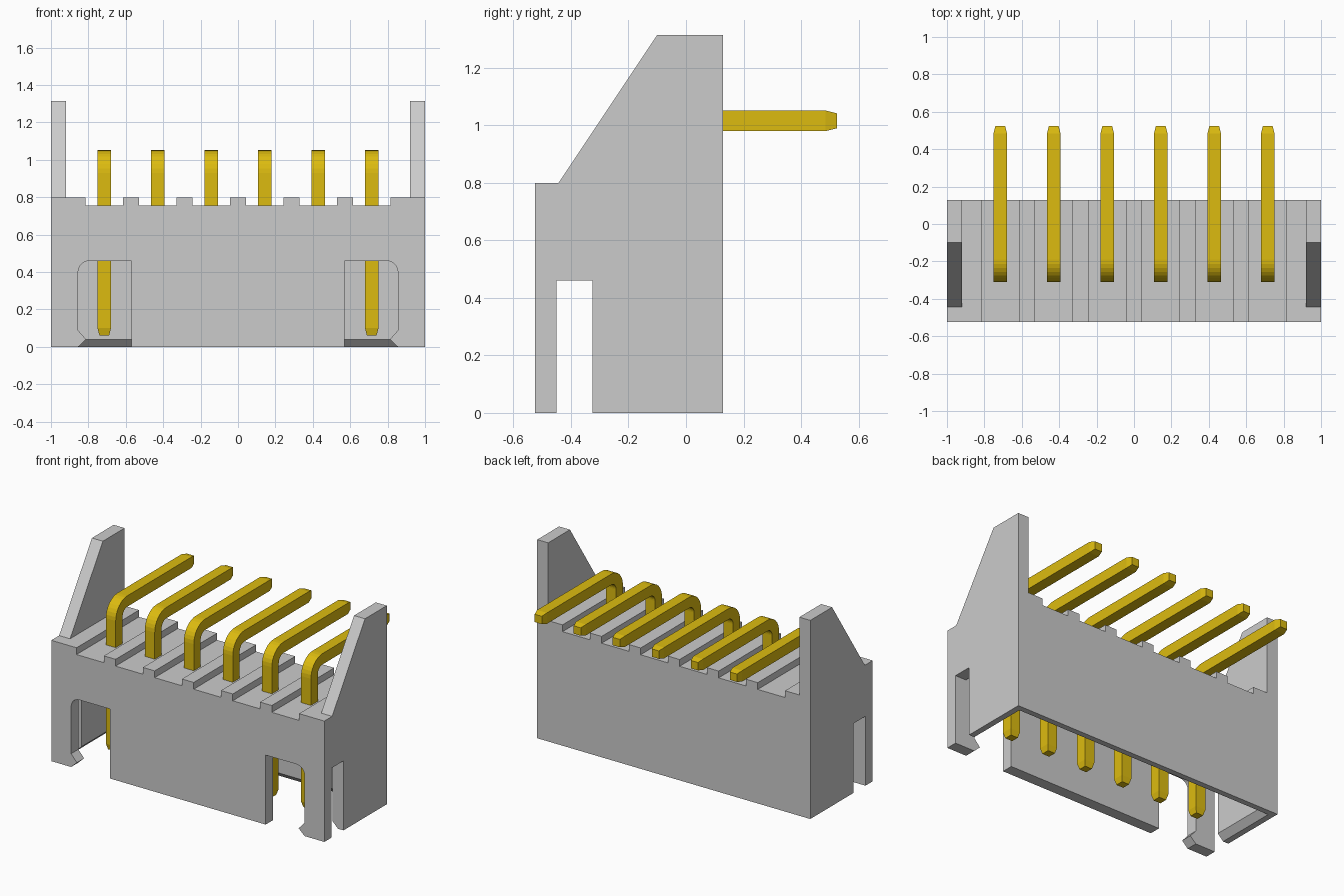
import bpy, bmesh, math
from mathutils import Vector

if "Cube" in bpy.data.objects:
    bpy.data.objects.remove(bpy.data.objects["Cube"])

PIN_X = [(i - 2.5) * 0.286 for i in range(6)]


def mesh_object(name, rings):
    """Closed solid lofted through rings of equal point count."""
    bm = bmesh.new()
    loops = [[bm.verts.new(p) for p in ring] for ring in rings]
    n = len(loops[0])
    for a, b in zip(loops, loops[1:]):
        for i in range(n):
            j = (i + 1) % n
            bm.faces.new((a[i], a[j], b[j], b[i]))
    bm.faces.new(loops[0])
    bm.faces.new(loops[-1])
    bmesh.ops.recalc_face_normals(bm, faces=bm.faces)
    mesh = bpy.data.meshes.new(name)
    bm.to_mesh(mesh)
    bm.free()
    obj = bpy.data.objects.new(name, mesh)
    bpy.context.collection.objects.link(obj)
    return obj


def extrude_y(name, profile, y0, y1):
    return mesh_object(name, [[(x, y, z) for x, z in profile] for y in (y0, y1)])


def extrude_x(name, profile, x0, x1):
    return mesh_object(name, [[(x, y, z) for y, z in profile] for x in (x0, x1)])


# Housing: side profile with raised sloping end walls
housing = extrude_x("housing", [(-0.525, 0), (-0.525, 0.8), (-0.443, 0.8),
                                (-0.1, 1.315), (0.128, 1.315), (0.128, 0)], -1, 1)
cutters = []

# Space between end walls, with a shallow groove under each pin
top = [(-0.92, 1.5), (-0.92, 0.8)]
for x in PIN_X:
    top += [(x - 0.1, 0.8), (x - 0.1, 0.755), (x + 0.1, 0.755), (x + 0.1, 0.8)]
top += [(0.92, 0.8), (0.92, 1.5)]
cutters.append(extrude_y("top_cutter", top, -0.8, 0.4))

# Mating cavity, flared at the mouth on the back and sides
cutters.append(mesh_object("cavity_cutter", [
    [(-w, -0.45, z), (w, -0.45, z), (w, b, z), (-w, b, z)]
    for w, b, z in ((0.98, 0.11, -0.02), (0.92, 0.05, 0.04), (0.92, 0.05, 0.58))]))

# Front windows with a rounded corner and latch hook, and side slots
for s in (-1, 1):
    window = [(0.57, -0.04), (0.57, 0.46)]
    for k in range(7):
        a = math.radians(90 - 15 * k)
        window.append((0.795 + 0.06 * math.cos(a), 0.4 + 0.06 * math.sin(a)))
    window += [(0.855, 0.088), (0.812, 0.04), (0.855, 0), (0.855, -0.04)]
    cutters.append(extrude_y("window_cutter", [(s * x, z) for x, z in window], -0.7, -0.42))
    cutters.append(extrude_x("slot_cutter", [(-0.45, -0.1), (-0.45, 0.46),
                                             (-0.325, 0.46), (-0.325, -0.1)], s * 0.86, s * 1.1))

for c in cutters:
    c.hide_render = True
    mod = housing.modifiers.new(c.name, 'BOOLEAN')
    mod.operation = 'DIFFERENCE'
    mod.solver = 'EXACT'
    mod.object = c
bpy.context.view_layer.update()
result = bpy.data.meshes.new_from_object(
    housing.evaluated_get(bpy.context.evaluated_depsgraph_get()))
housing.modifiers.clear()
housing.data = result
for c in cutters:
    bpy.data.objects.remove(c)

# Right-angle pins: square section swept along an L path with tapered tips
gold = bpy.data.materials.new("gold")
gold.diffuse_color = (0.72, 0.5, 0.005, 1)
gold.use_nodes = True
gold.node_tree.nodes["Principled BSDF"].inputs["Base Color"].default_value = gold.diffuse_color
H, R = 0.036, 0.085
PY, PZ = -0.274, 1.016
path = [(PY, 0.062, 0, 0.026), (PY, 0.1, 0, H)]
for k in range(9):
    a = math.pi / 2 * k / 8
    path.append((PY + R - R * math.cos(a), PZ - R + R * math.sin(a), a, H))
path += [(0.485, PZ, math.pi / 2, H), (0.525, PZ, math.pi / 2, 0.026)]

for i, px in enumerate(PIN_X):
    rings = []
    for y, z, a, h in path:
        n = Vector((0, -math.cos(a), math.sin(a)))
        c = Vector((px, y, z))
        side = Vector((1, 0, 0))
        rings.append([c + h * (u * side + v * n)
                      for u, v in ((-1, -1), (1, -1), (1, 1), (-1, 1))])
    pin = mesh_object(f"pin_{i + 1}", rings)
    pin.data.materials.append(gold)
